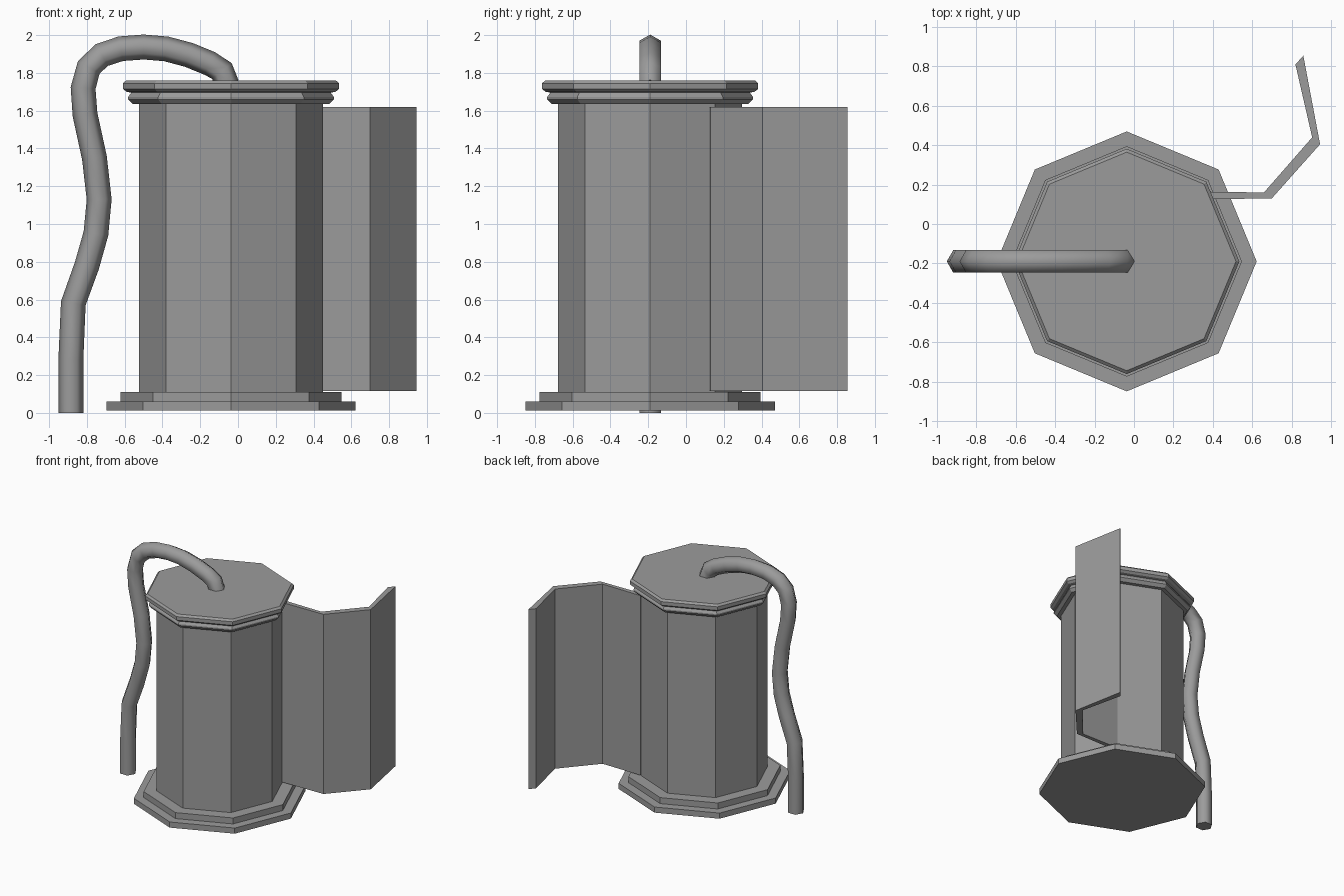
import bpy, bmesh, math
from mathutils import Vector

if "Cube" in bpy.data.objects:
    bpy.data.objects.remove(bpy.data.objects["Cube"])

CX, CY = -0.037, -0.19   # axis of the octagonal column

grey = bpy.data.materials.new("mid_grey")
grey.diffuse_color = (0.33, 0.33, 0.33, 1)
grey.use_nodes = True
grey.node_tree.nodes["Principled BSDF"].inputs["Base Color"].default_value = grey.diffuse_color


def finish(name, bm, smooth=None):
    bmesh.ops.recalc_face_normals(bm, faces=bm.faces[:])
    me = bpy.data.meshes.new(name)
    bm.to_mesh(me)
    bm.free()
    me.materials.append(grey)
    ob = bpy.data.objects.new(name, me)
    bpy.context.collection.objects.link(ob)
    if smooth:
        bpy.ops.object.select_all(action='DESELECT')
        ob.select_set(True)
        bpy.context.view_layer.objects.active = ob
        bpy.ops.object.shade_smooth_by_angle(angle=math.radians(smooth))
    return ob


def loft(bm, rings):
    """Join closed rings of points and cap both ends."""
    loops = [[bm.verts.new(p) for p in ring] for ring in rings]
    n = len(loops[0])
    for a, b in zip(loops, loops[1:]):
        for i in range(n):
            j = (i + 1) % n
            bm.faces.new((a[i], a[j], b[j], b[i]))
    bm.faces.new(loops[0][::-1])
    bm.faces.new(loops[-1])


def octagon(name, profile):
    """Eight-sided solid from (radius, height) pairs."""
    bm = bmesh.new()
    loft(bm, [[(CX + r * math.cos(k * math.pi / 4),
                CY + r * math.sin(k * math.pi / 4), z) for k in range(8)]
              for r, z in profile])
    return finish(name, bm)


# Column: stepped base, shaft and moulded lid
octagon("base_plinth", [(0.66, 0.013), (0.66, 0.06)])
octagon("base_step", [(0.585, 0.06), (0.585, 0.11)])
octagon("shaft", [(0.487, 0.11), (0.487, 1.64)])
octagon("lid_lower_moulding", [(0.52, 1.635), (0.545, 1.66), (0.545, 1.672),
                               (0.525, 1.70)])
octagon("lid_top", [(0.525, 1.695), (0.553, 1.70), (0.572, 1.715),
                    (0.572, 1.745), (0.555, 1.76)])

# Open door: three folded panels swung out from the shaft
outer = [(0.307, 0.125), (0.70, 0.13), (0.945, 0.405), (0.86, 0.855)]
inner = [(0.307, 0.165), (0.66, 0.16), (0.905, 0.44), (0.82, 0.81)]
bm = bmesh.new()
loft(bm, [[(*o, 0.117), (*o, 1.62), (*i, 1.62), (*i, 0.117)]
          for o, i in zip(outer, inner)])
finish("open_door", bm)

# Hanging hose: six-sided tube swept along a path in the x-z plane
path = [(-0.885, 0.0), (-0.885, 0.28), (-0.872, 0.58), (-0.80, 0.78),
        (-0.752, 0.95), (-0.735, 1.13), (-0.76, 1.35), (-0.81, 1.58),
        (-0.82, 1.72), (-0.79, 1.83), (-0.72, 1.895), (-0.62, 1.928),
        (-0.50, 1.937), (-0.38, 1.927), (-0.26, 1.895), (-0.15, 1.85),
        (-0.085, 1.81), (-0.06, 1.74)]
pts = [Vector((x, CY, z)) for x, z in path]
rings = []
for i, p in enumerate(pts):
    t = (pts[min(i + 1, len(pts) - 1)] - pts[max(i - 1, 0)]).normalized()
    side = Vector((0, 1, 0))
    out = t.cross(side)
    rings.append([p + 0.066 * (math.cos(a) * out + math.sin(a) * side)
                  for a in (k * math.pi / 3 for k in range(6))])
bm = bmesh.new()
loft(bm, rings)
finish("hose", bm, smooth=65)
